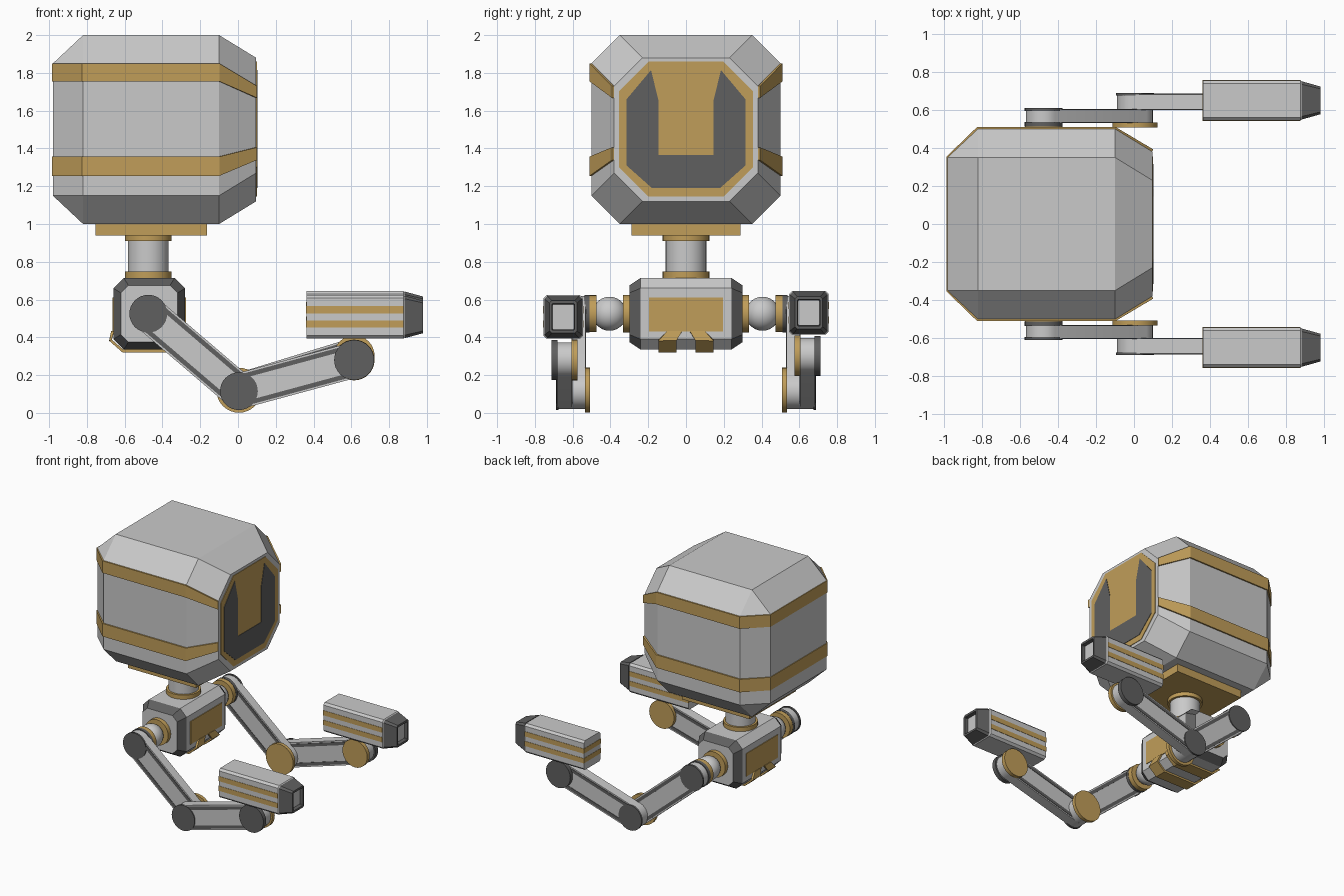
import bpy, bmesh, math
from mathutils import Vector, Matrix

if "Cube" in bpy.data.objects:
    bpy.data.objects.remove(bpy.data.objects["Cube"])


def material(name, rgb):
    m = bpy.data.materials.new(name)
    m.diffuse_color = (*rgb, 1)
    m.use_nodes = True
    m.node_tree.nodes["Principled BSDF"].inputs["Base Color"].default_value = m.diffuse_color
    return m


GREY = material("light_grey", (0.59, 0.59, 0.59))
DARK = material("dark_grey", (0.115, 0.115, 0.115))
GOLD = material("gold", (0.53, 0.34, 0.10))


def finish(name, bm, mats, smooth=False):
    bmesh.ops.recalc_face_normals(bm, faces=bm.faces)
    me = bpy.data.meshes.new(name)
    bm.to_mesh(me)
    bm.free()
    for m in mats:
        me.materials.append(m)
    ob = bpy.data.objects.new(name, me)
    bpy.context.collection.objects.link(ob)
    if smooth:
        bpy.ops.object.select_all(action='DESELECT')
        ob.select_set(True)
        bpy.context.view_layer.objects.active = ob
        bpy.ops.object.shade_smooth_by_angle(angle=math.radians(35))
    return ob


def loft(name, rings, mats, spans=None, smooth=False):
    """Skin closed rings; spans gives the material index of each span."""
    bm = bmesh.new()
    vs = [[bm.verts.new(p) for p in r] for r in rings]
    n = len(rings[0])
    for k in range(len(rings) - 1):
        for i in range(n):
            j = (i + 1) % n
            f = bm.faces.new((vs[k][i], vs[k][j], vs[k + 1][j], vs[k + 1][i]))
            f.material_index = spans[k] if spans else 0
    bm.faces.new(vs[0])
    bm.faces.new(vs[-1])
    bmesh.ops.remove_doubles(bm, verts=bm.verts, dist=1e-5)
    return finish(name, bm, mats, smooth)


def octagon(hu, hv, c):
    """Chamfered rectangle as (u, v) pairs."""
    return [(hu - c, hv), (hu, hv - c), (hu, c - hv), (hu - c, -hv),
            (c - hu, -hv), (-hu, c - hv), (-hu, hv - c), (c - hu, hv)]


def oct_x(x, hy, hz, c, cy=0, cz=1.5):
    return [(x, cy + u, cz + v) for u, v in octagon(hy, hz, c)]


def box(name, lo, hi, mat):
    (a, b, c), (d, e, f) = lo, hi
    q = [(a, b), (d, b), (d, e), (a, e)]
    return loft(name, [[(x, y, z) for x, y in q] for z in (c, f)], [mat])


def disc(name, a, b, r, mat, n=32):
    """Cylinder between two points."""
    a, b = Vector(a), Vector(b)
    rot = (b - a).to_track_quat('Z', 'Y')
    circ = [rot @ Vector((r * math.cos(t), r * math.sin(t), 0))
            for t in (2 * math.pi * i / n for i in range(n))]
    return loft(name, [[p + v for v in circ] for p in (a, b)], [mat], smooth=True)


def ribbon(name, rows, mat, thick):
    """Open strip through pairs of points, thickened."""
    bm = bmesh.new()
    vs = [[bm.verts.new(p) for p in r] for r in rows]
    for p, q in zip(vs, vs[1:]):
        bm.faces.new((p[0], q[0], q[1], p[1]))
    ob = finish(name, bm, [mat])
    mod = ob.modifiers.new("thickness", 'SOLIDIFY')
    mod.thickness = thick
    mod.offset = 0


def plate(name, yz, x, mat, t=0.004):
    loft(name, [[(x + d, y, z) for y, z in yz] for d in (0, t)], [mat])


# Head: chamfered block, tapering to the face
loft("head", [oct_x(-0.98, 0.35, 0.35, 0), oct_x(-0.82, 0.5, 0.5, 0.15),
              oct_x(-0.1, 0.5, 0.5, 0.15), oct_x(0.096, 0.38, 0.38, 0.15)], [GREY])

# Bands wrapping the sides and back of the head
path = [(0.098, 0.386), (-0.1, 0.504), (-0.822, 0.504), (-0.979, 0.352)]
path += [(x, -y) for x, y in reversed(path)]
for name, lo, hi in (("upper_band", 0.255, 0.35), ("lower_band", -0.245, -0.143)):
    rows = []
    for x, y in path:
        k = 0.657 if x > 0 else 1
        rows.append([(x, y, 1.5 + lo * k), (x, y, 1.5 + hi * k)])
    ribbon(name, rows, GOLD, 0.014)

# Face: gold frame with a dark U-shaped visor
plate("face_frame", [(y, 1.502 + z) for y, z in octagon(0.355, 0.357, 0.157)], 0.096, GOLD)
half = [(0, 1.19), (0.18, 1.19), (0.315, 1.31), (0.315, 1.66), (0.185, 1.815),
        (0.145, 1.65), (0.145, 1.365), (0, 1.365)]
plate("visor", half[1:7] + [(-y, z) for y, z in reversed(half[1:7])], 0.1, DARK, 0.003)

# Neck
NX = -0.475
box("head_base", (-0.755, -0.288, 0.94), (-0.165, 0.288, 1.002), GOLD)
for name, z0, z1, r, m in (("neck_top_ring", 0.91, 0.94, 0.124, GOLD),
                           ("neck", 0.74, 0.92, 0.108, GREY),
                           ("neck_lower_ring", 0.715, 0.748, 0.124, GOLD)):
    disc(name, (NX, 0, z0), (NX, 0, z1), r, m)

# Torso with dark end chamfers
def torso_ring(y, h, c):
    return [(-0.47 + u, y, 0.525 + v) for u, v in octagon(h, h, c)]


loft("torso", [torso_ring(-0.3, 0.15, 0.04), torso_ring(-0.24, 0.19, 0.055),
               torso_ring(0.24, 0.19, 0.055), torso_ring(0.3, 0.15, 0.04)],
     [GREY, DARK], [1, 0, 1])
for name, x in (("chest_panel", -0.281), ("back_panel", -0.665)):
    plate(name, [(-0.195, 0.43), (0.195, 0.43), (0.195, 0.61), (-0.195, 0.61)], x, GOLD, 0.006)

# Straps passing under the torso
strap = [(-0.276, 0.432, 0.02, 0.10), (-0.265, 0.385, 0.05, 0.145), (-0.33, 0.328, 0.05, 0.145),
         (-0.61, 0.328, 0.05, 0.145), (-0.675, 0.385, 0.05, 0.145), (-0.664, 0.432, 0.02, 0.10)]
for s in (-1, 1):
    ribbon("strap", [[(x, s * a, z), (x, s * b, z)] for x, z, a, b in strap], GOLD, 0.015)


def link(name, a, b, y0, y1, s):
    """Round-ended arm segment with dark rails on both faces."""
    a, b = Vector((a[0], 0, a[1])), Vector((b[0], 0, b[1]))
    u = (b - a).normalized()
    w = Vector((-u.z, 0, u.x))
    n = 14
    out = []
    for c, d in ((b, 1), (a, -1)):
        for i in range(n + 1):
            t = math.pi * (i / n - 0.5)
            out.append(c + d * 0.094 * (u * math.cos(t) + w * math.sin(t)))
    loft(name, [[p + Vector((0, s * y, 0)) for p in out] for y in (y0, y1)], [GREY], smooth=True)
    for o in (-0.072, 0.072):
        q = [a + w * (o - 0.012), b + w * (o - 0.012), b + w * (o + 0.012), a + w * (o + 0.012)]
        for y in (y0, y1):
            loft(name + "_rail", [[p + Vector((0, s * (y + d), 0)) for p in q]
                                  for d in (-0.003, 0.003)], [DARK])


for s, lift in ((-1, 0), (1, 0.022)):
    shoulder, elbow, wrist = (NX, 0.525), (0.005, 0.115), (0.615, 0.28 + lift)

    def joint(name, c, y0, y1, r, mat):
        disc(name, (c[0], s * y0, c[1]), (c[0], s * y1, c[1]), r, mat)

    # Shoulder ball and collars
    joint("torso_collar", shoulder, 0.295, 0.333, 0.1, GOLD)
    bm = bmesh.new()
    bmesh.ops.create_uvsphere(bm, u_segments=24, v_segments=14, radius=0.09,
                              matrix=Matrix.Translation((NX, s * 0.405, 0.525)))
    finish("shoulder_ball", bm, [GREY], True)
    joint("arm_collar", shoulder, 0.475, 0.515, 0.098, GOLD)
    joint("shoulder_disc", shoulder, 0.512, 0.537, 0.1, DARK)

    # Arm segments and joint caps
    link("upper_arm", shoulder, elbow, 0.533, 0.603, s)
    link("forearm", elbow, wrist, 0.603, 0.682, s)
    joint("shoulder_cap", shoulder, 0.595, 0.61, 0.1, DARK)
    joint("elbow_inner_cap", (elbow[0], 0.12), 0.508, 0.535, 0.119, GOLD)
    joint("elbow_outer_cap", elbow, 0.675, 0.689, 0.1, DARK)
    joint("wrist_inner_cap", wrist, 0.575, 0.606, 0.108, GOLD)
    joint("wrist_outer_cap", wrist, 0.68, 0.713, 0.106, DARK)

    # Hand block
    cy, cz = s * 0.65, 0.508 + lift
    loft("hand", [oct_x(x, hy, hz, 0.016, cy, cz) for x, hy, hz in
                  ((0.362, 0.105, 0.115), (0.876, 0.105, 0.115), (0.888, 0.094, 0.105))], [GREY])
    # Stripes around both sides and the rear
    for dz in (-0.038, 0.038):
        z0, z1 = cz + dz - 0.019, cz + dz + 0.019
        ribbon("hand_stripe", [[(x, cy + y, z0), (x, cy + y, z1)] for x, y in
                               ((0.876, -0.105), (0.362, -0.105), (0.362, 0.105), (0.876, 0.105))],
               GOLD, 0.006)
    # Muzzle with a recessed square opening
    loft("muzzle", [oct_x(x, hy, hz, c, cy, cz) for x, hy, hz, c in
                    ((0.884, 0.1, 0.112, 0.016), (0.98, 0.073, 0.086, 0.012),
                     (0.98, 0.06, 0.07, 0.004), (0.95, 0.058, 0.068, 0.004))], [DARK])
    plate("muzzle_core", [(cy + y, cz + z) for y, z in octagon(0.056, 0.064, 0.004)],
          0.95, GREY, 0.005)
